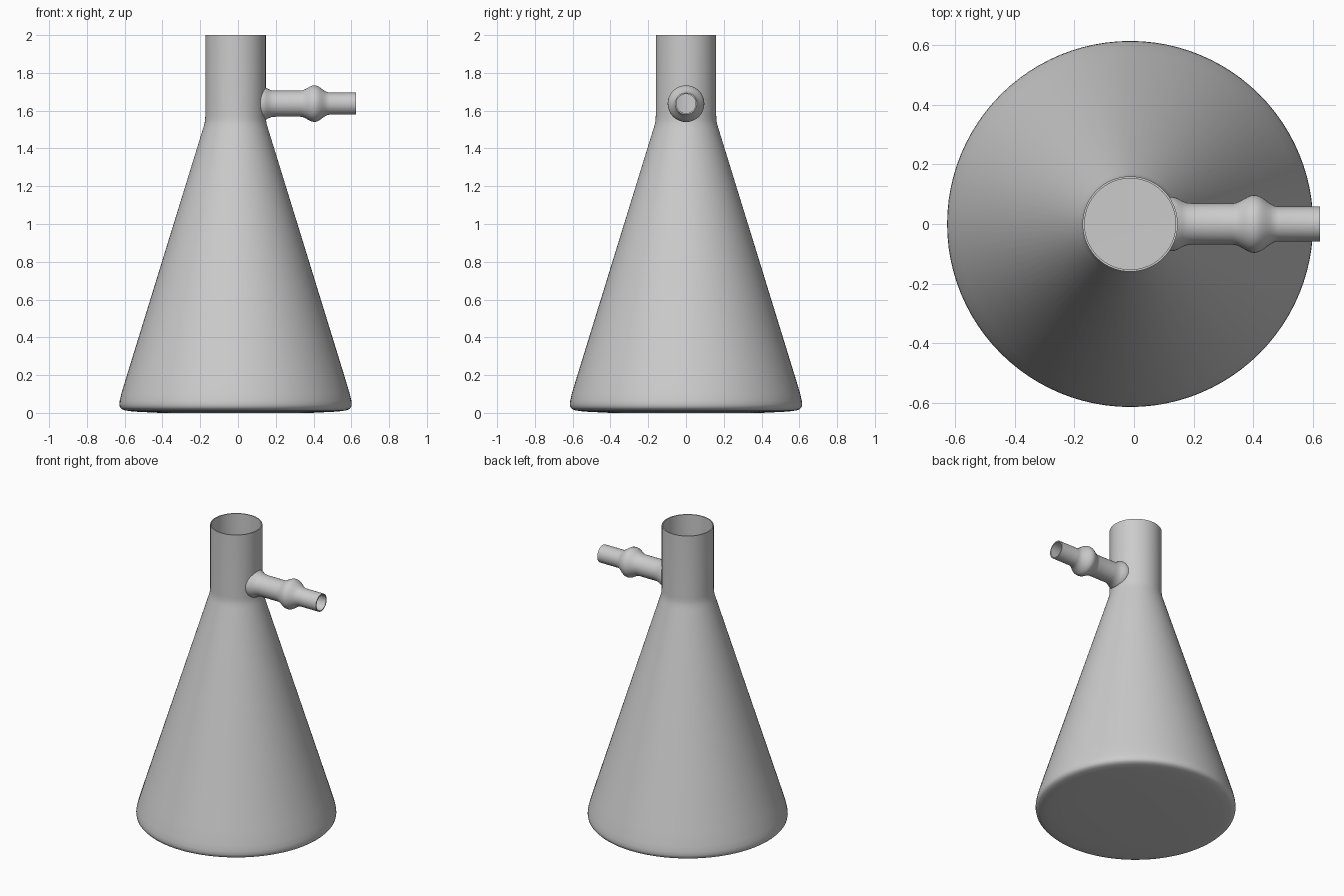
import bpy, bmesh
from math import cos, sin, pi
from mathutils import Matrix

if "Cube" in bpy.data.objects:
    bpy.data.objects.remove(bpy.data.objects["Cube"])

CX, TUBE_Z, WALL = -0.013, 1.637, 0.007


def lathe(name, profile, matrix, sides):
    """Closed solid turned from (radius, height) points."""
    bm = bmesh.new()
    rings = [[bm.verts.new((r * cos(2 * pi * i / sides), r * sin(2 * pi * i / sides), h))
              for i in range(sides)] for r, h in profile]
    for a, b in zip(rings, rings[1:]):
        for i in range(sides):
            j = (i + 1) % sides
            bm.faces.new((a[i], a[j], b[j], b[i]))
    bm.faces.new(rings[0][::-1])
    bm.faces.new(rings[-1])
    bm.transform(matrix)
    bmesh.ops.recalc_face_normals(bm, faces=bm.faces)
    me = bpy.data.meshes.new(name)
    bm.to_mesh(me)
    bm.free()
    ob = bpy.data.objects.new(name, me)
    bpy.context.collection.objects.link(ob)
    return ob


def combine(target, other, operation):
    bpy.context.view_layer.objects.active = target
    mod = target.modifiers.new(operation, 'BOOLEAN')
    mod.operation, mod.object, mod.solver = operation, other, 'EXACT'
    bpy.ops.object.modifier_apply(modifier=mod.name)
    bpy.data.objects.remove(other, do_unlink=True)


upright = Matrix.Translation((CX, 0, 0))
sideways = Matrix.Translation((0, 0, TUBE_Z)) @ Matrix.Rotation(pi / 2, 4, 'Y')

# Conical body and neck, outside and inside
body = [(0.40, 0.0), (0.54, 0.007), (0.585, 0.013), (0.603, 0.02), (0.612, 0.03),
        (0.615, 0.045), (0.613, 0.065), (0.605, 0.10), (0.578, 0.19),
        (0.172, 1.505), (0.165, 1.528), (0.161, 1.55), (0.16, 1.575), (0.16, 2.0)]
cavity = [(r - WALL, h) for r, h in body]
cavity = [(r, h + 0.01 if h < 0.04 else h) for r, h in cavity[:-1]] + [(0.16 - WALL, 2.05)]

# Side tube: flared root, bulb, narrow tip
bulb = [(0.069 + 0.028 * (0.5 + 0.5 * cos(pi * t / 6)), 0.405 + 0.0125 * t) for t in range(-6, 1)]
bulb += [(0.058 + 0.039 * (0.5 + 0.5 * cos(pi * t / 6)), 0.405 + 0.0135 * t) for t in range(1, 7)]
tube = [(0.092, 0.10), (0.09, 0.135), (0.085, 0.148), (0.077, 0.162), (0.071, 0.178),
        (0.069, 0.20)] + bulb + [(0.058, 0.625)]
bore = [(0.06, 0.05)] + [(r - WALL, x) for r, x in tube[:-1]] + [(0.058 - WALL, 0.66)]

flask = lathe("flask", body, upright, 96)
combine(flask, lathe("side_tube", tube, sideways, 48), 'UNION')
hollow = lathe("hollow", cavity, upright, 96)
combine(hollow, lathe("tube_bore", bore, sideways, 48), 'UNION')
combine(flask, hollow, 'DIFFERENCE')

bpy.ops.object.select_all(action='DESELECT')
flask.select_set(True)
bpy.context.view_layer.objects.active = flask
bpy.ops.object.shade_smooth_by_angle(angle=0.7)
